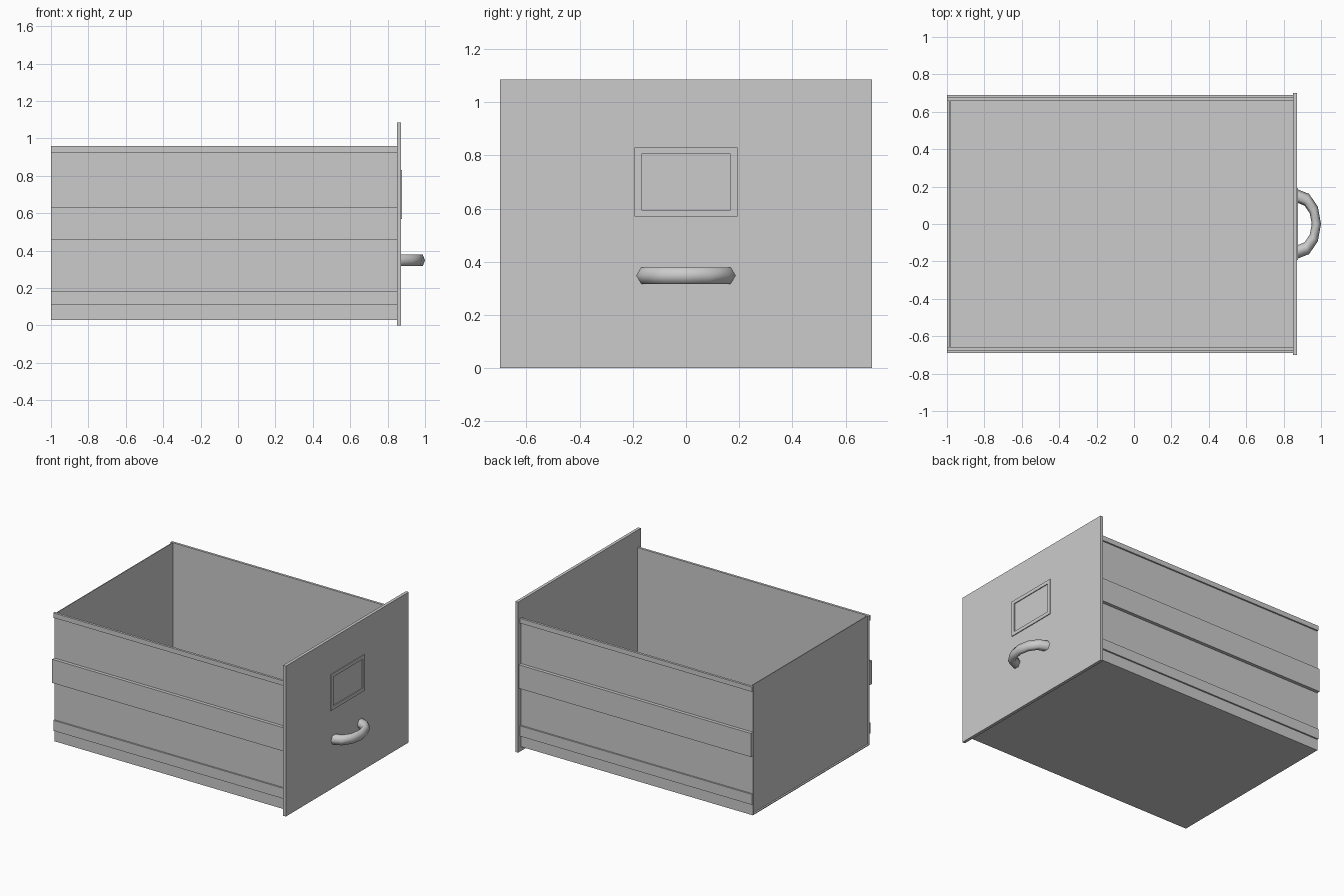
import bpy
import bmesh
from math import sin, cos, radians

if "Cube" in bpy.data.objects:
    bpy.data.objects.remove(bpy.data.objects["Cube"])

# One painted metal colour
metal = bpy.data.materials.new("grey_metal")
metal.use_nodes = True
GREY = (0.6, 0.6, 0.6, 1)
metal.diffuse_color = GREY
metal.node_tree.nodes["Principled BSDF"].inputs["Base Color"].default_value = GREY


def finish(name, bm):
    bmesh.ops.recalc_face_normals(bm, faces=bm.faces)
    mesh = bpy.data.meshes.new(name)
    bm.to_mesh(mesh)
    bm.free()
    mesh.materials.append(metal)
    obj = bpy.data.objects.new(name, mesh)
    bpy.context.collection.objects.link(obj)
    return obj


def add_box(bm, x, y, z):
    verts = bmesh.ops.create_cube(bm, size=1)["verts"]
    for v in verts:
        v.co = [(a + b) / 2 + c * (b - a) for c, (a, b) in zip(v.co, (x, y, z))]


def box(name, x, y, z):
    bm = bmesh.new()
    add_box(bm, x, y, z)
    return finish(name, bm)


BACK, FRONT = -1.0, 0.85      # length of the tray
FACE = 0.872                  # outer face of the front panel
LOW, TOP = 0.03, 0.96         # height of the tray
INNER, OUTER = 0.66, 0.666    # side wall thickness

# Tray: floor, recessed back and tall front panel
box("floor", (BACK, FRONT), (-OUTER, OUTER), (LOW, LOW + 0.006))
box("back_panel", (-0.988, -0.982), (-INNER, INNER), (LOW, TOP))
box("front_panel", (FRONT, FACE), (-0.7, 0.7), (0, 1.085))

# Side walls with raised rails, mirrored left to right of the drawer
rails = {"top_lip": (0.677, 0.925, TOP),
         "slide_rail": (0.69, 0.46, 0.63),
         "lower_rail": (0.677, 0.11, 0.185)}
for side, s in (("near", -1), ("far", 1)):
    box(side + "_side_wall", (BACK, FRONT), sorted((s * INNER, s * OUTER)), (LOW, TOP))
    for name, (reach, bottom, top) in rails.items():
        box(side + "_" + name, (BACK, FRONT), sorted((s * OUTER, s * reach)), (bottom, top))

# Label holder: a thin raised frame
bm = bmesh.new()
depth = (FACE, FACE + 0.006)
W, B, Z0, Z1 = 0.193, 0.025, 0.57, 0.83
for z in ((Z0, Z0 + B), (Z1 - B, Z1)):
    add_box(bm, depth, (-W, W), z)
for y in ((-W, B - W), (W - B, W)):
    add_box(bm, depth, y, (Z0 + B, Z1 - B))
finish("label_frame", bm)

# Handle: flattened half ring with a six-sided section
bm = bmesh.new()
rings = []
for a in range(-90, 91, 30):
    ring = []
    for t in range(0, 360, 60):
        r = 0.15 + 0.036 * cos(radians(t))
        ring.append(bm.verts.new((FACE + 0.688 * r * cos(radians(a)),
                                  r * sin(radians(a)),
                                  0.348 + 0.036 * sin(radians(t)))))
    rings.append(ring)
for p, q in zip(rings, rings[1:]):
    for i in range(6):
        j = (i + 1) % 6
        bm.faces.new((p[i], p[j], q[j], q[i]))
bm.faces.new(rings[0])
bm.faces.new(rings[-1])
handle = finish("handle", bm)
for poly in handle.data.polygons:
    poly.use_smooth = len(poly.vertices) == 4
